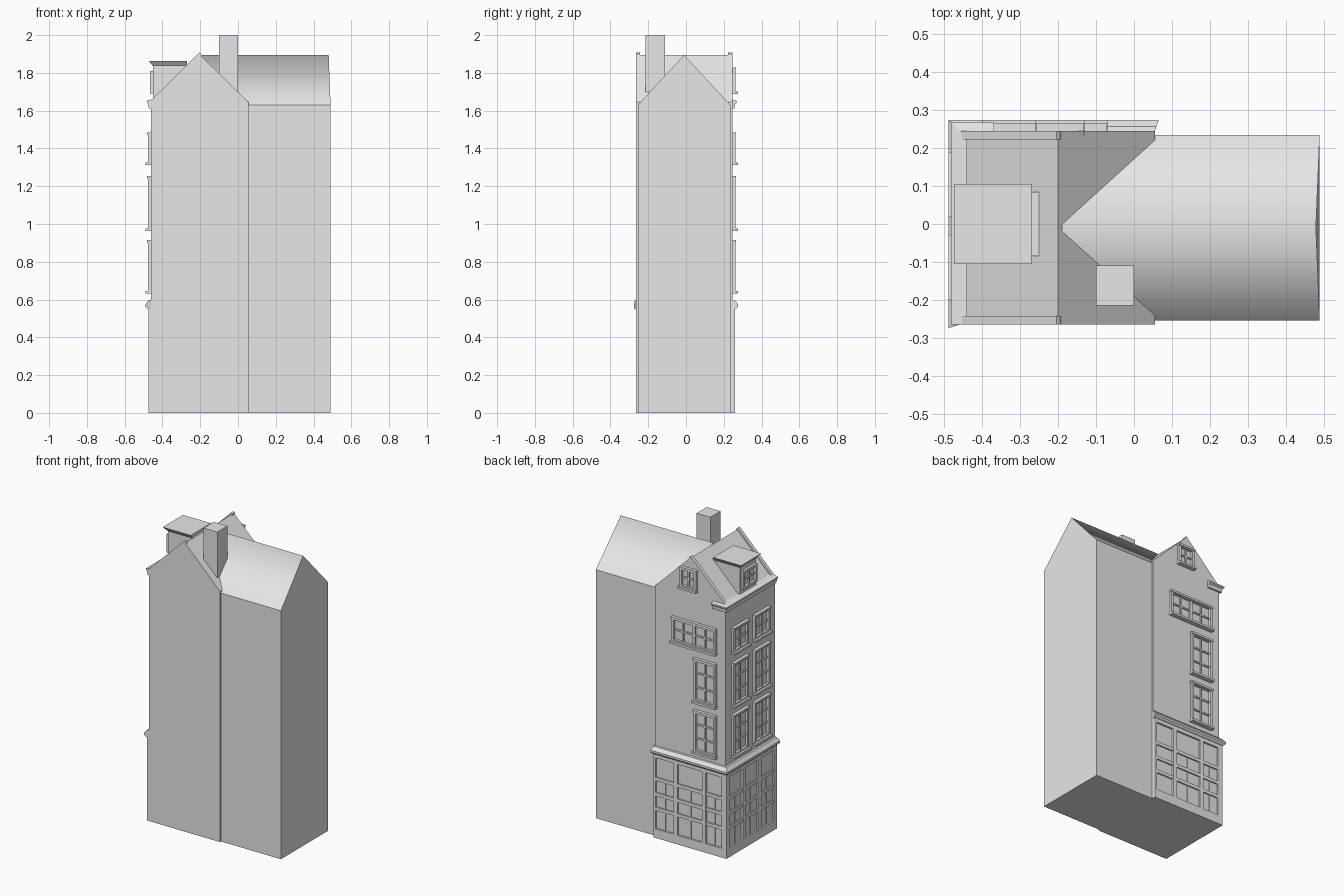
import bpy, bmesh
from mathutils import Vector

cube = bpy.data.objects.get("Cube")
if cube:
    bpy.data.objects.remove(cube, do_unlink=True)

grey = bpy.data.materials.new("plain grey")
grey.use_nodes = True
grey.diffuse_color = (0.8, 0.8, 0.8, 1)
grey.node_tree.nodes["Principled BSDF"].inputs["Base Color"].default_value = (0.8, 0.8, 0.8, 1)


def finish(name, bm):
    bmesh.ops.recalc_face_normals(bm, faces=bm.faces)
    mesh = bpy.data.meshes.new(name)
    bm.to_mesh(mesh)
    bm.free()
    mesh.materials.append(grey)
    obj = bpy.data.objects.new(name, mesh)
    bpy.context.collection.objects.link(obj)
    return obj


def add_box(bm, xs, ys, zs):
    v = bmesh.ops.create_cube(bm, size=1)["verts"]
    lo, hi = zip(*(sorted(r) for r in (xs, ys, zs)))
    for p in v:
        p.co = Vector([(a + b) / 2 + c * (b - a) for a, b, c in zip(lo, hi, p.co)])


def add_prism(bm, outline, start, end, axis):
    """Extrude an (across, z) outline along x or y."""
    place = (lambda a, z, d: (d, a, z)) if axis == "x" else (lambda a, z, d: (a, d, z))
    face = bm.faces.new([bm.verts.new(place(a, z, start)) for a, z in outline])
    out = bmesh.ops.extrude_face_region(bm, geom=[face])["geom"]
    move = Vector(place(0, 0, end - start))
    bmesh.ops.translate(bm, vec=move, verts=[g for g in out if isinstance(g, bmesh.types.BMVert)])


def wall_box(bm, side, a, z, d):
    """Box lying on a wall: a along the wall, d outwards from it."""
    wall, depth = side
    if wall == "street":
        add_box(bm, (depth - d[0], depth - d[1]), a, z)
    else:
        add_box(bm, a, (depth + d[0], depth + d[1]), z)


STREET, BACK = ("street", -0.46), ("back", 0.245)


def window(name, side, a0, a1, z0, z1, cols, rows, sill=True):
    bm = bmesh.new()
    w = 0.016
    # surround
    for a in ((a0, a0 + w), (a1 - w, a1)):
        wall_box(bm, side, a, (z0, z1), (-0.01, 0.016))
    for z in ((z0, z0 + w), (z1 - w, z1)):
        wall_box(bm, side, (a0, a1), z, (-0.01, 0.016))
    # glazing bars, with a stout one in the middle of wide windows
    for i in range(1, cols):
        c = a0 + (a1 - a0) * i / cols
        h = 0.009 if cols == 4 and i == 2 else 0.005
        wall_box(bm, side, (c - h, c + h), (z0, z1), (-0.01, 0.010))
    for i in range(1, rows):
        c = z0 + (z1 - z0) * i / rows
        wall_box(bm, side, (a0, a1), (c - 0.005, c + 0.005), (-0.01, 0.009))
    if sill:
        wall_box(bm, side, (a0 - 0.005, a1 + 0.005), (z0 - 0.008, z0 + 0.006), (-0.01, 0.030))
        wall_box(bm, side, (a0 - 0.003, a1 + 0.003), (z1 - 0.010, z1 + 0.004), (-0.01, 0.021))
    finish(name, bm)


def moulding(name, path, profile):
    """Sweep an (outward, z) profile through (point, outward direction) stations."""
    bm = bmesh.new()
    rings = [[bm.verts.new((p[0] + d[0] * o, p[1] + d[1] * o, z)) for o, z in profile]
             for p, d in path]
    n = len(profile)
    for r, s in zip(rings, rings[1:]):
        for i in range(n):
            bm.faces.new((r[i], r[(i + 1) % n], s[(i + 1) % n], s[i]))
    bm.faces.new(rings[0])
    bm.faces.new(rings[-1])
    finish(name, bm)


# front house with its roof
bm = bmesh.new()
add_prism(bm, [(-0.46, 0), (0.055, 0), (0.055, 1.645), (-0.2, 1.895), (-0.46, 1.64)],
          -0.265, 0.245, "y")
finish("front_house", bm)

# raised gable copings on the street slope
bm = bmesh.new()
for y0, y1 in ((-0.265, -0.243), (0.223, 0.245)):
    add_prism(bm, [(-0.46, 1.63), (-0.19, 1.88), (-0.195, 1.90), (-0.205, 1.907), (-0.46, 1.655)],
              y0, y1, "y")
finish("gable_copings", bm)

# rear house, its ridge running into the front roof and leaning in at the far end
bm = bmesh.new()
add_prism(bm, [(-0.255, 0), (0.235, 0), (0.235, 1.63), (-0.01, 1.895), (-0.255, 1.63)],
          -0.19, 0.49, "x")
for v in bm.verts:
    if v.co.z > 1.8 and v.co.x > 0:
        v.co.x = 0.48
rear = finish("rear_house", bm)
for f in rear.data.polygons:
    f.use_smooth = 0.1 < f.normal.z < 0.95
for e in rear.data.edges:
    a, b = (rear.data.vertices[i].co for i in e.vertices)
    e.use_edge_sharp = not (min(a.z, b.z) > 1.8)

# chimney
bm = bmesh.new()
add_box(bm, (-0.1, 0.0), (-0.215, -0.11), (1.6, 2.0))
finish("chimney", bm)

# dormer with a flared flat cap
bm = bmesh.new()
add_box(bm, (-0.45, -0.24), (-0.085, 0.085), (1.64, 1.845))
finish("dormer", bm)
bm = bmesh.new()
add_box(bm, (-0.473, -0.27), (-0.105, 0.105), (1.838, 1.864))
for v in bm.verts:
    if v.co.z < 1.85:
        v.co.y *= 0.085 / 0.105
        v.co.x = max(v.co.x, -0.452)
finish("dormer_cap", bm)
window("dormer_window", ("street", -0.45), -0.075, 0.075, 1.69, 1.81, 2, 2, False)

# upper windows
for level, (z0, z1, rows) in enumerate(((0.64, 0.91, 3), (0.97, 1.25, 3), (1.32, 1.48, 2)), 1):
    for label, a0, a1 in (("right", -0.195, -0.035), ("left", 0.025, 0.185)):
        window(f"street_window_{label}_{level}", STREET, a0, a1, z0, z1, 2, rows)
    if rows == 3:
        window(f"back_window_{level}", BACK, -0.395, -0.235, z0, z1, 2, rows)
window("back_wide_window", BACK, -0.395, -0.075, 1.32, 1.48, 4, 2)
window("gable_window", BACK, -0.255, -0.135, 1.695, 1.825, 2, 2)

# shop storey: posts, plinth, frieze and panel rails
bm = bmesh.new()
add_box(bm, (-0.464, 0.055), (-0.265, 0.248), (0, 0.57))
for side, start, end, bays in (
        (STREET, -0.265, 0.26, ((-0.235, -0.105), (-0.07, 0.06), (0.09, 0.22))),
        (BACK, -0.475, 0.055, ((-0.44, -0.325), (-0.30, -0.12), (-0.09, 0.04)))):
    edges = [start] + [e for bay in bays for e in bay] + [end]
    for a in zip(edges[::2], edges[1::2]):
        wall_box(bm, side, a, (0, 0.56), (-0.01, 0.015))
    wall_box(bm, side, (start, end), (0, 0.06), (-0.01, 0.015))
    wall_box(bm, side, (start, end), (0.525, 0.56), (-0.01, 0.015))
    for a0, a1 in bays:
        for z in (0.19, 0.285, 0.385):
            wall_box(bm, side, (a0, a1), (z - 0.011, z + 0.011), (-0.01, 0.012))
        c = (a0 + a1) / 2
        wall_box(bm, side, (c - 0.004, c + 0.004), (0.06, 0.385), (-0.01, 0.007))
finish("shop_front", bm)

# moulding above the shop, round both show sides
moulding("shop_cornice",
         [((-0.46, -0.265), (-1, -0.35)), ((-0.46, 0.245), (-1, 1)), ((0.055, 0.245), (0.35, 1))],
         [(-0.02, 0.55), (0.018, 0.55), (0.03, 0.562), (0.03, 0.575), (0.012, 0.597), (-0.02, 0.602)])

# eaves moulding with a short return on the back wall
moulding("eaves_cornice",
         [((-0.46, -0.265), (-1, 0)), ((-0.46, 0.245), (-1, 1)), ((-0.37, 0.245), (0, 1))],
         [(-0.02, 1.612), (0.012, 1.612), (0.014, 1.635), (0.023, 1.642), (0.023, 1.652), (-0.02, 1.665)])
